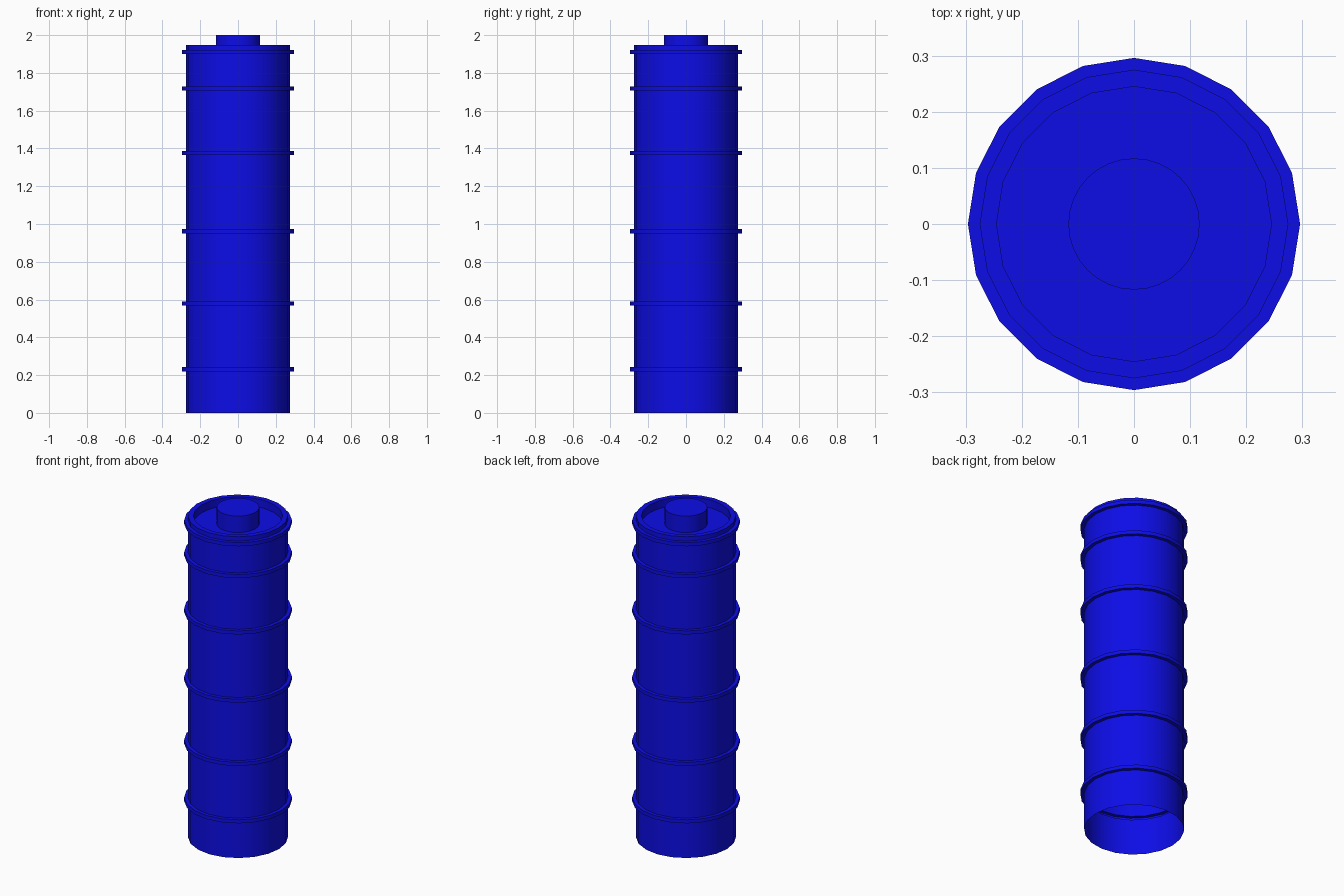
import bpy, bmesh, math

if "Cube" in bpy.data.objects:
    bpy.data.objects.remove(bpy.data.objects["Cube"])

blue = bpy.data.materials.new("blue_paint")
blue.diffuse_color = (0.004, 0.004, 0.8, 1)
blue.use_nodes = True
blue.node_tree.nodes["Principled BSDF"].inputs["Base Color"].default_value = blue.diffuse_color


def lathe(name, profile, sides):
    """Revolve (radius, z) points round z; the last ring is closed with a face."""
    bm = bmesh.new()
    rings = []
    for r, z in profile:
        rings.append([bm.verts.new((r * math.cos(2 * math.pi * i / sides),
                                    r * math.sin(2 * math.pi * i / sides), z))
                      for i in range(sides)])
    for a, b in zip(rings, rings[1:]):
        for i in range(sides):
            j = (i + 1) % sides
            bm.faces.new((a[i], a[j], b[j], b[i]))
    bm.faces.new(rings[-1])
    mesh = bpy.data.meshes.new(name)
    bm.to_mesh(mesh)
    bm.free()
    obj = bpy.data.objects.new(name, mesh)
    bpy.context.collection.objects.link(obj)
    mesh.materials.append(blue)
    bpy.ops.object.select_all(action='DESELECT')
    obj.select_set(True)
    bpy.context.view_layer.objects.active = obj
    bpy.ops.object.shade_smooth_by_angle(angle=math.radians(30))
    return obj


# Hollow barrel shell, open at the bottom, with six ribs pushed outwards
BODY_R, RIB_R, RIB_HALF = 0.275, 0.296, 0.011
profile = [(BODY_R, 0)]
for z in (0.231, 0.579, 0.962, 1.376, 1.718, 1.911):
    lo, hi = z - RIB_HALF, z + RIB_HALF
    profile += [(BODY_R, lo), (RIB_R, lo), (RIB_R, hi), (BODY_R, hi)]

# Flat rim and recessed lid
profile += [(BODY_R, 1.948), (0.245, 1.948), (0.245, 1.90)]
lathe("barrel_body", profile, 20)

# Cap standing on the recessed lid
lathe("top_cap", [(0.117, 1.90), (0.117, 2.0)], 32)
